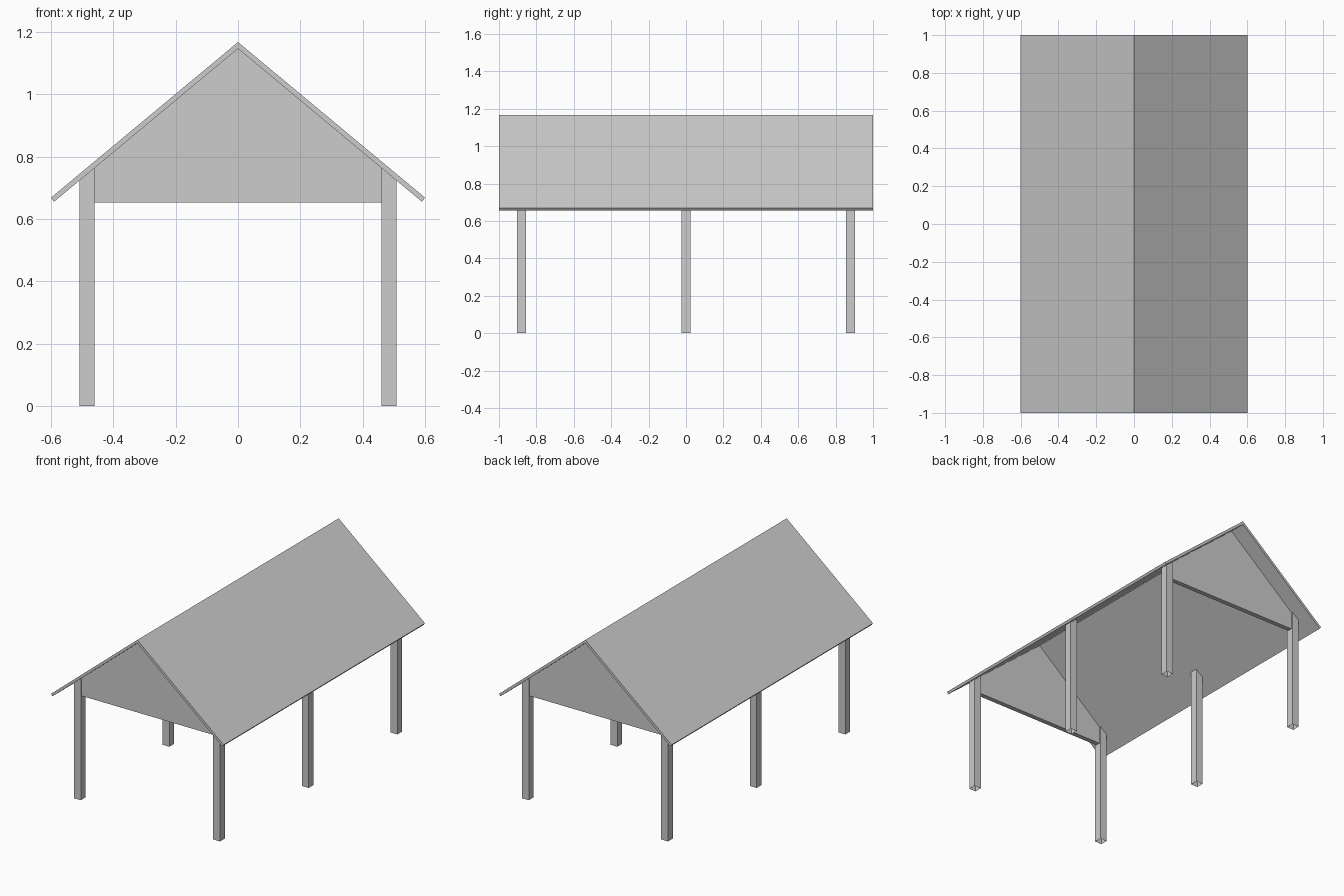
import bpy
import bmesh

cube = bpy.data.objects.get("Cube")
if cube:
    bpy.data.objects.remove(cube, do_unlink=True)

grey = bpy.data.materials.new("plain grey")
grey.use_nodes = True
colour = (0.604, 0.604, 0.604, 1)
grey.diffuse_color = colour
grey.node_tree.nodes["Principled BSDF"].inputs["Base Color"].default_value = colour

# Roof line
RIDGE, EAVE_X, EAVE_Z = 1.167, 0.6, 0.668
UNDER_X, UNDER_Z = 0.59, 0.655
UNDER_RIDGE = 1.146
SLOPE = (UNDER_RIDGE - UNDER_Z) / UNDER_X


def underside(x):
    return UNDER_RIDGE - SLOPE * abs(x)


def extrude_profile(name, profile, y0, y1, open_bottom=False):
    """Extrude an x-z outline along y."""
    bm = bmesh.new()
    face = bm.faces.new([bm.verts.new((x, y0, z)) for x, z in profile])
    extruded = bmesh.ops.extrude_face_region(bm, geom=[face], use_keep_orig=True)
    verts = [v for v in extruded["geom"] if isinstance(v, bmesh.types.BMVert)]
    bmesh.ops.translate(bm, verts=verts, vec=(0, y1 - y0, 0))
    bmesh.ops.recalc_face_normals(bm, faces=bm.faces)
    if open_bottom:
        bottom = [f for f in bm.faces if f.normal.z < -0.9]
        bmesh.ops.delete(bm, geom=bottom, context="FACES_ONLY")
    mesh = bpy.data.meshes.new(name)
    bm.to_mesh(mesh)
    bm.free()
    mesh.materials.append(grey)
    obj = bpy.data.objects.new(name, mesh)
    bpy.context.scene.collection.objects.link(obj)
    return obj


# Folded roof sheet
extrude_profile("roof", [
    (-EAVE_X, EAVE_Z), (0, RIDGE), (EAVE_X, EAVE_Z),
    (UNDER_X, UNDER_Z), (0, UNDER_RIDGE), (-UNDER_X, UNDER_Z)], -1, 1)

# Gable panels between the end posts
INNER, OUTER = 0.46, 0.508
gable = [(-INNER, 0.652), (INNER, 0.652), (INNER, underside(INNER)),
         (0, UNDER_RIDGE), (-INNER, underside(INNER))]
for name, y in (("front", -0.88), ("back", 0.88)):
    extrude_profile(name + "_gable", gable, y - 0.015, y + 0.015)

# Hollow posts, cut at the top to the roof slope
for side, s in (("left", 1), ("right", -1)):
    post = [(s * INNER, 0), (s * OUTER, 0),
            (s * OUTER, underside(OUTER)), (s * INNER, underside(INNER))]
    for name, y in (("front", -0.88), ("middle", 0), ("back", 0.88)):
        extrude_profile(f"{name}_{side}_post", post, y - 0.024, y + 0.024, True)
